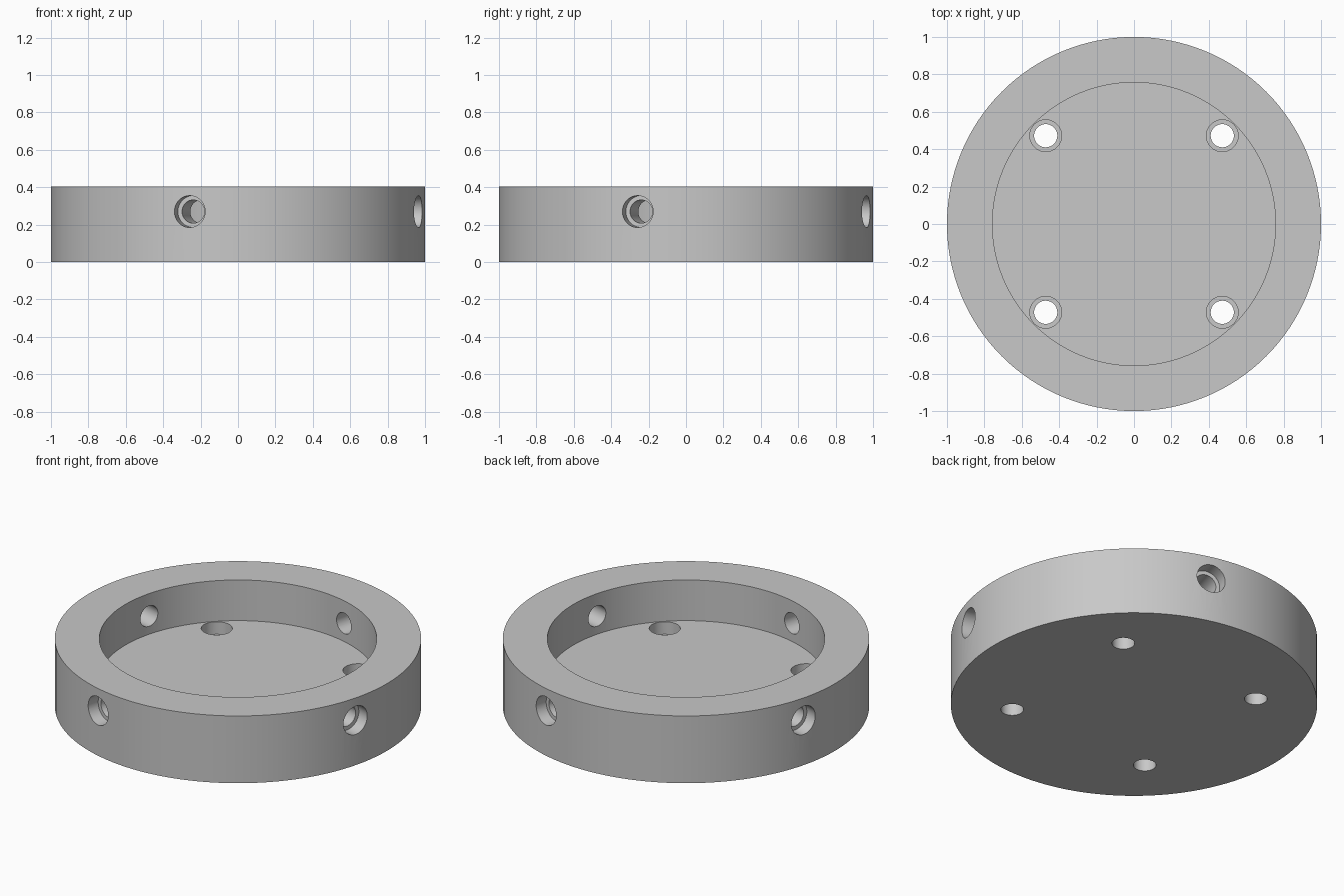
import bpy, bmesh, math
from mathutils import Matrix

cube = bpy.data.objects.get("Cube")
if cube:
    bpy.data.objects.remove(cube, do_unlink=True)

HEIGHT, FLOOR = 0.405, 0.16        # overall height, recess floor
RADIUS, RECESS = 1.0, 0.757        # outer and recess radii
HOLE, BORE, STEP = 0.062, 0.085, 0.075   # through hole, counterbore, its depth
BOLT = 0.472                       # x and y offset of the floor holes
SIDE_Z = 0.27                      # height of the side holes


def lathe(bm, profile, steps, matrix=Matrix()):
    """Add a closed solid turned around z from (radius, z) points."""
    rings = []
    for r, z in profile:
        count = steps if r > 0 else 1
        rings.append([bm.verts.new(matrix @ Matrix.Rotation(math.tau * i / steps, 4, 'Z')
                                   @ Matrix.Translation((r, 0, z)).translation)
                      for i in range(count)])
    for a, b in zip(rings, rings[1:]):
        for i in range(steps):
            j = (i + 1) % steps
            quad = [a[i % len(a)], a[j % len(a)], b[j % len(b)], b[i % len(b)]]
            bm.faces.new(list(dict.fromkeys(quad)))


def make_object(name, bm):
    bmesh.ops.recalc_face_normals(bm, faces=bm.faces)
    mesh = bpy.data.meshes.new(name)
    bm.to_mesh(mesh)
    bm.free()
    obj = bpy.data.objects.new(name, mesh)
    bpy.context.collection.objects.link(obj)
    return obj


def stepped_cutter(bottom, step, top):
    return [(0, bottom), (HOLE, bottom), (HOLE, step), (BORE, step), (BORE, top), (0, top)]


# Round body with a shallow circular recess
bm = bmesh.new()
lathe(bm, [(0, 0), (RADIUS, 0), (RADIUS, HEIGHT), (RECESS, HEIGHT),
           (RECESS, FLOOR), (0, FLOOR)], 128)
body = make_object("recessed_disc", bm)

# Counterbored holes: four through the floor, four radially through the wall
bm = bmesh.new()
for k in range(4):
    turn = Matrix.Rotation(k * math.pi / 2, 4, 'Z')
    lathe(bm, stepped_cutter(-0.1, FLOOR - STEP, 0.3), 48,
          turn @ Matrix.Translation((BOLT, BOLT, 0)))
    lathe(bm, stepped_cutter(0.5, RADIUS - STEP, 1.2), 48,
          turn @ Matrix.Rotation(math.radians(-15), 4, 'Z')
          @ Matrix.Translation((0, 0, SIDE_Z)) @ Matrix.Rotation(math.pi / 2, 4, 'Y'))
cutter = make_object("hole_cutters", bm)

bpy.ops.object.select_all(action='DESELECT')
bpy.context.view_layer.objects.active = body
body.select_set(True)
cut = body.modifiers.new("holes", 'BOOLEAN')
cut.operation, cut.solver, cut.object = 'DIFFERENCE', 'EXACT', cutter
bpy.ops.object.modifier_apply(modifier=cut.name)
bpy.data.objects.remove(cutter, do_unlink=True)

# Plain grey finish
grey = bpy.data.materials.new("plain_grey")
grey.use_nodes = True
colour = (0.58, 0.58, 0.58, 1)
grey.diffuse_color = colour
grey.node_tree.nodes["Principled BSDF"].inputs["Base Color"].default_value = colour
body.data.materials.clear()
body.data.materials.append(grey)
bpy.ops.object.shade_smooth_by_angle(angle=math.radians(30))
